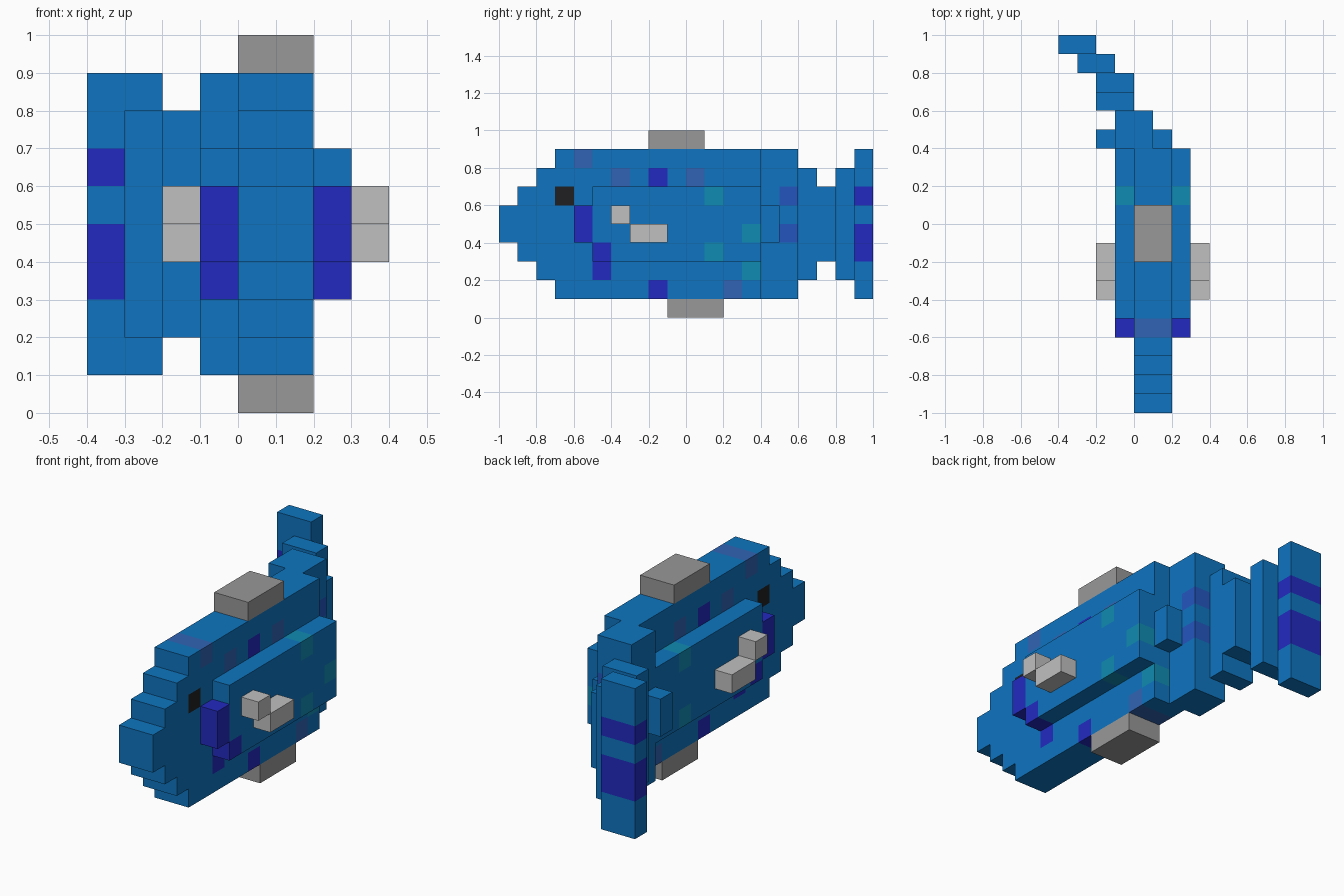
import bpy
import bmesh

U = 0.1  # size of one block

if "Cube" in bpy.data.objects:
    bpy.data.objects.remove(bpy.data.objects["Cube"], do_unlink=True)


def linear(c):
    c /= 255
    return c / 12.92 if c <= 0.04045 else ((c + 0.055) / 1.055) ** 2.4


def make_material(name, rgb):
    mat = bpy.data.materials.new(name)
    mat.use_nodes = True
    col = tuple(linear(c) for c in rgb) + (1.0,)
    mat.diffuse_color = col
    bsdf = next(n for n in mat.node_tree.nodes if n.type == 'BSDF_PRINCIPLED')
    bsdf.inputs["Base Color"].default_value = col
    return mat


MATS = {name: make_material(name, rgb) for name, rgb in {
    "blue": (14, 117, 192),
    "indigo": (34, 42, 192),
    "slate blue": (48, 100, 180),
    "band blue": (36, 86, 190),
    "teal": (16, 139, 178),
    "black": (32, 32, 34),
    "fin grey": (152, 152, 152),
    "light grey": (192, 192, 192),
}.items()}

# Coloured blocks, keyed by (y, z) block index; they run through the width
PAINT = {}
for colour, cells in {
    "black": [(-7, 6)],
    "indigo": [(-6, 4), (-6, 5), (-5, 2), (-5, 3), (-2, 1), (-2, 7),
               (9, 3), (9, 4), (9, 6)],
    "slate blue": [(-6, 8), (-4, 7), (0, 7), (2, 1)],
    "band blue": [(5, 4), (5, 6)],
    "teal": [(1, 6), (3, 4), (1, 3), (3, 2)],
}.items():
    for cell in cells:
        PAINT[cell] = colour


def blocks(name, xs, columns, base="blue"):
    """Slab of blocks spanning xs; columns are (y0, y1, z0, z1) in blocks."""
    x0, x1 = xs
    cells = {(y, z) for y0, y1, z0, z1 in columns
             for y in range(y0, y1) for z in range(z0, z1)}
    mesh = bpy.data.meshes.new(name)
    bm = bmesh.new()
    slots = []

    def quad(points, colour):
        if colour not in slots:
            slots.append(colour)
            mesh.materials.append(MATS[colour])
        face = bm.faces.new([bm.verts.new([c * U for c in p]) for p in points])
        face.material_index = slots.index(colour)

    for y, z in sorted(cells):
        colour = PAINT.get((y, z), base)
        ring = [(y, z), (y + 1, z), (y + 1, z + 1), (y, z + 1)]
        # Two flanks
        quad([(x1, *p) for p in ring], colour)
        quad([(x0, *p) for p in reversed(ring)], colour)
        # Rim faces, only where there is no neighbour
        for i, (dy, dz) in enumerate([(0, -1), (1, 0), (0, 1), (-1, 0)]):
            if (y + dy, z + dz) not in cells:
                a, b = ring[i], ring[(i + 1) % 4]
                quad([(x0, *a), (x0, *b), (x1, *b), (x1, *a)], colour)
    bmesh.ops.remove_doubles(bm, verts=bm.verts, dist=0.001)
    bmesh.ops.recalc_face_normals(bm, faces=bm.faces)
    bm.to_mesh(mesh)
    bm.free()
    obj = bpy.data.objects.new(name, mesh)
    bpy.context.collection.objects.link(obj)
    return obj


def pair(name, xs, columns, base="blue"):
    """Slab on the right flank and its mirror about the body's middle plane."""
    blocks("right_" + name, xs, columns, base)
    blocks("left_" + name, (2 - xs[1], 2 - xs[0]), columns, base)


# Body with stepped snout
blocks("body", (0, 2), [(-10, -9, 4, 6), (-9, -8, 3, 7),
                        (-8, -7, 2, 8), (-7, 4, 1, 9)])

# Flanks, gill covers and side fins
pair("flank", (-1, 0), [(-5, 4, 3, 7)])
pair("gill", (-1, 0), [(-6, -5, 4, 6)])
pair("side_fin", (-2, -1), [(-4, -3, 5, 6), (-3, -1, 4, 5)], "light grey")

# Upper and lower fins
blocks("back_fin", (0, 2), [(-2, 1, 9, 10)], "fin grey")
blocks("belly_fin", (0, 2), [(-1, 2, 0, 1)], "fin grey")

# Tail, swinging to the right in steps
blocks("tail_base", (-1, 1), [(4, 6, 1, 9)])
blocks("right_tail_stub", (-2, -1), [(4, 5, 4, 6)])
blocks("left_tail_stub", (1, 2), [(4, 5, 4, 6)])
blocks("tail_stem", (-2, 0), [(6, 7, 2, 8), (7, 8, 3, 7)])
blocks("tail_fin_inner", (-3, -1), [(8, 9, 2, 8)])
blocks("tail_fin_tip", (-4, -2), [(9, 10, 1, 9)])
